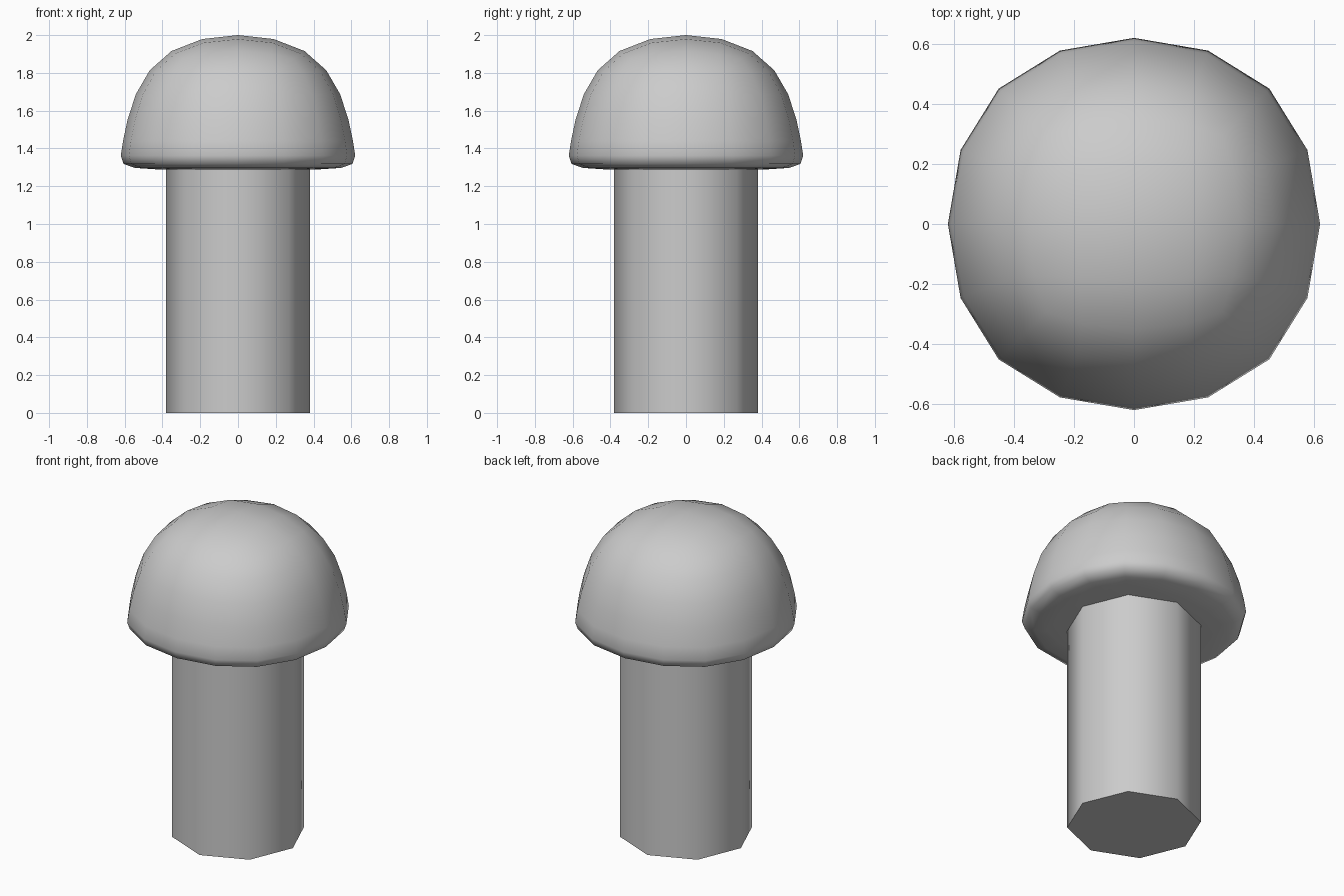
import bpy, bmesh
from mathutils import Matrix

if "Cube" in bpy.data.objects:
    bpy.data.objects.remove(bpy.data.objects["Cube"])


def finish(name, bm, is_smooth):
    bmesh.ops.recalc_face_normals(bm, faces=bm.faces)
    for f in bm.faces:
        f.smooth = is_smooth(f)
    mesh = bpy.data.meshes.new(name)
    bm.to_mesh(mesh)
    bm.free()
    ob = bpy.data.objects.new(name, mesh)
    bpy.context.collection.objects.link(ob)
    return ob


# Stem: eight-sided post, smooth sides with crisp flat ends
STEM_TOP = 1.31
bm = bmesh.new()
bmesh.ops.create_cone(bm, cap_ends=True, segments=8, radius1=0.38, radius2=0.38,
                      depth=STEM_TOP, matrix=Matrix.Translation((0, 0, STEM_TOP / 2)))
finish("stem", bm, lambda f: len(f.verts) == 4)

# Cap: tapered box cage with a tight lower band, rounded by subdivision
bm = bmesh.new()
rings = []
for half, z in ((0.70, 1.28), (0.687, 1.325), (0.536, 2.059)):
    rings.append([bm.verts.new((sx * half, sy * half, z))
                  for sx, sy in ((-1, -1), (1, -1), (1, 1), (-1, 1))])
for low, high in zip(rings, rings[1:]):
    for i in range(4):
        j = (i + 1) % 4
        bm.faces.new((low[i], low[j], high[j], high[i]))
bm.faces.new(rings[0][::-1])
bm.faces.new(rings[-1])
cap = finish("cap", bm, lambda f: True)
sub = cap.modifiers.new("round", 'SUBSURF')
sub.levels = sub.render_levels = 2
